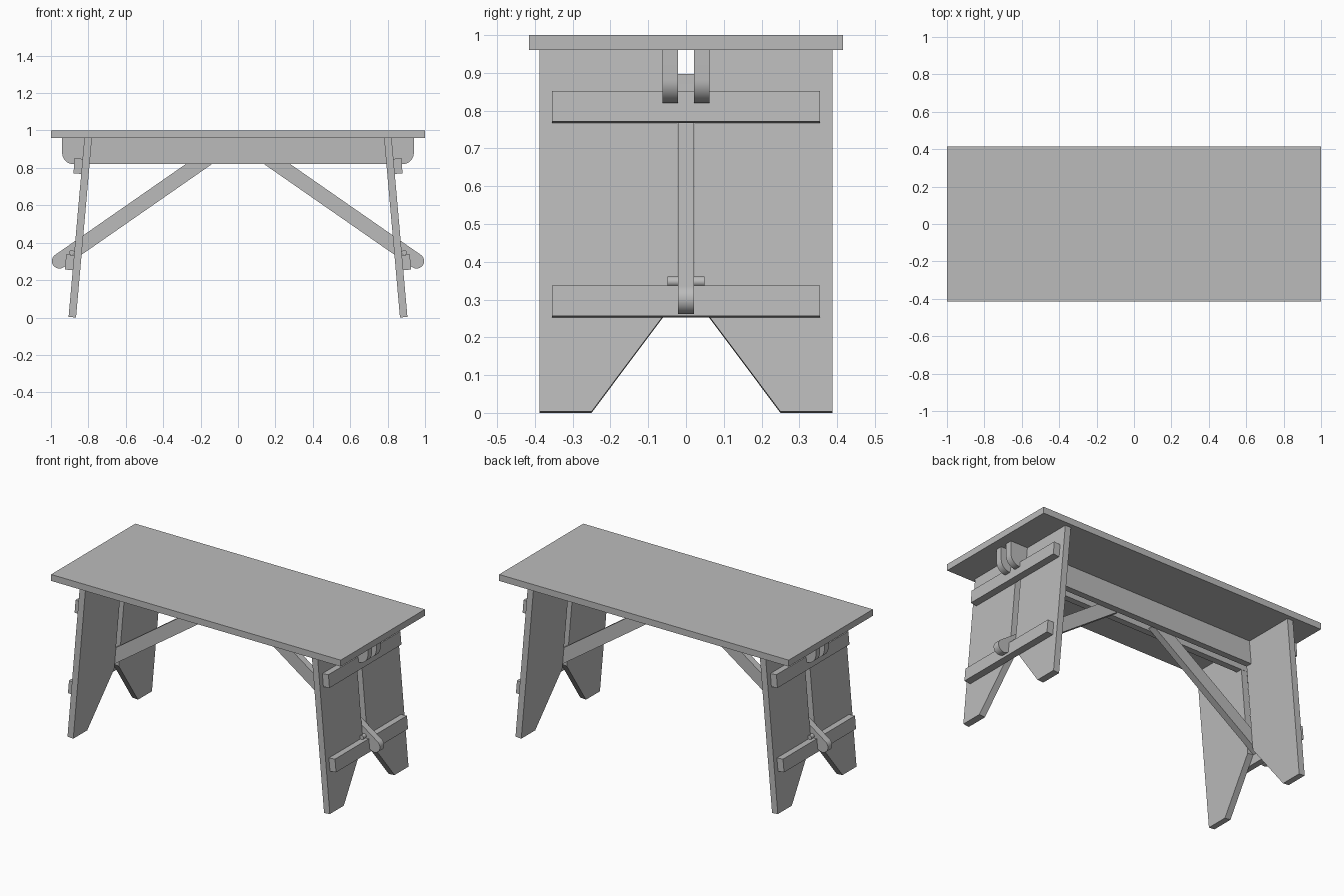
import bpy, bmesh, math
from mathutils import Vector

cube = bpy.data.objects.get("Cube")
if cube:
    bpy.data.objects.remove(cube, do_unlink=True)

grey = bpy.data.materials.new("plain grey")
grey.use_nodes = True
GREY = (0.5, 0.5, 0.5, 1)
grey.diffuse_color = GREY
grey.node_tree.nodes["Principled BSDF"].inputs["Base Color"].default_value = GREY


def prism(name, outline, place, near, far, mirror=(False, False), smooth=False):
    """Extrude a 2D outline from near to far; place(u, v, w) maps it to space."""
    bm = bmesh.new()
    ends = [[bm.verts.new(place(u, v, w)) for u, v in outline] for w in (near, far)]
    bm.faces.new(ends[0])
    bm.faces.new(ends[1][::-1])
    n = len(outline)
    for i in range(n):
        j = (i + 1) % n
        bm.faces.new((ends[0][i], ends[1][i], ends[1][j], ends[0][j]))
    bmesh.ops.recalc_face_normals(bm, faces=bm.faces)
    mesh = bpy.data.meshes.new(name)
    bm.to_mesh(mesh)
    bm.free()
    mesh.materials.append(grey)
    obj = bpy.data.objects.new(name, mesh)
    bpy.context.collection.objects.link(obj)
    if any(mirror):
        mod = obj.modifiers.new("Mirror", 'MIRROR')
        mod.use_axis = (mirror[0], mirror[1], False)
        mod.use_mirror_merge = False
    if smooth:
        bpy.ops.object.select_all(action='DESELECT')
        obj.select_set(True)
        bpy.context.view_layer.objects.active = obj
        bpy.ops.object.shade_smooth_by_angle(angle=math.radians(30))
    return obj


def arc(cx, cz, r, start, end, steps=12):
    angles = [math.radians(start + (end - start) * i / steps) for i in range(steps + 1)]
    return [(cx + r * math.cos(a), cz + r * math.sin(a)) for a in angles]


def rect(u0, u1, v0, v1):
    return [(u0, v0), (u1, v0), (u1, v1), (u0, v1)]


def side_view(x, z, y):
    return Vector((x, y, z))


# Leaning frame of the leg: y across, s up the board, t outward
LEAN = math.atan(0.0885)
UP = Vector((-math.sin(LEAN), 0, math.cos(LEAN)))
OUT = Vector((math.cos(LEAN), 0, math.sin(LEAN)))
FOOT = Vector((0.866, 0, 0))


def leg_frame(y, s, t):
    return FOOT + UP * s + OUT * t + Vector((0, y, 0))


# Table top
prism("table_top", rect(-1, 1, 0.96, 1), side_view, -0.415, 0.415)

# Twin rails under the top, with rounded lower corners
rail = ([(0.94, 0.96), (-0.94, 0.96)] + arc(-0.88, 0.88, 0.06, 180, 270)
        + arc(0.88, 0.88, 0.06, 270, 360))
prism("rail", rail, side_view, 0.0215, 0.062, (False, True), True)

# Leg boards: a slot between the halves and a slanted foot cut-out
board = [(0.388, 0), (0.388, 0.963), (0.0225, 0.963), (0.0225, 0.305), (0.25, 0)]
prism("leg_board", board, leg_frame, 0, 0.04, (True, True))

# Battens across the outside of the legs
for name, low in (("lower_batten", 0.2505), ("upper_batten", 0.767)):
    prism(name, rect(-0.355, 0.355, low, low + 0.081), leg_frame, 0.04, 0.082, (True, False))

# Diagonal braces through the slots, rounded at the outer end
SLOPE = math.radians(34.8)
BRACE_LENGTH = 0.985


def brace_frame(u, v, y):
    c, s = math.cos(SLOPE), math.sin(SLOPE)
    return Vector((0.955 - u * c + v * s, y, 0.302 + u * s + v * c))


brace = arc(0, 0, 0.04, 90, 270, 20) + [(BRACE_LENGTH, -0.04), (BRACE_LENGTH, 0.04)]
prism("brace", brace, brace_frame, -0.021, 0.021, (True, False), True)

# Pegs locking the braces
prism("peg", arc(0.888, 0.3475, 0.0135, 0, 345, 23), side_view, -0.049, 0.049, (True, False), True)
